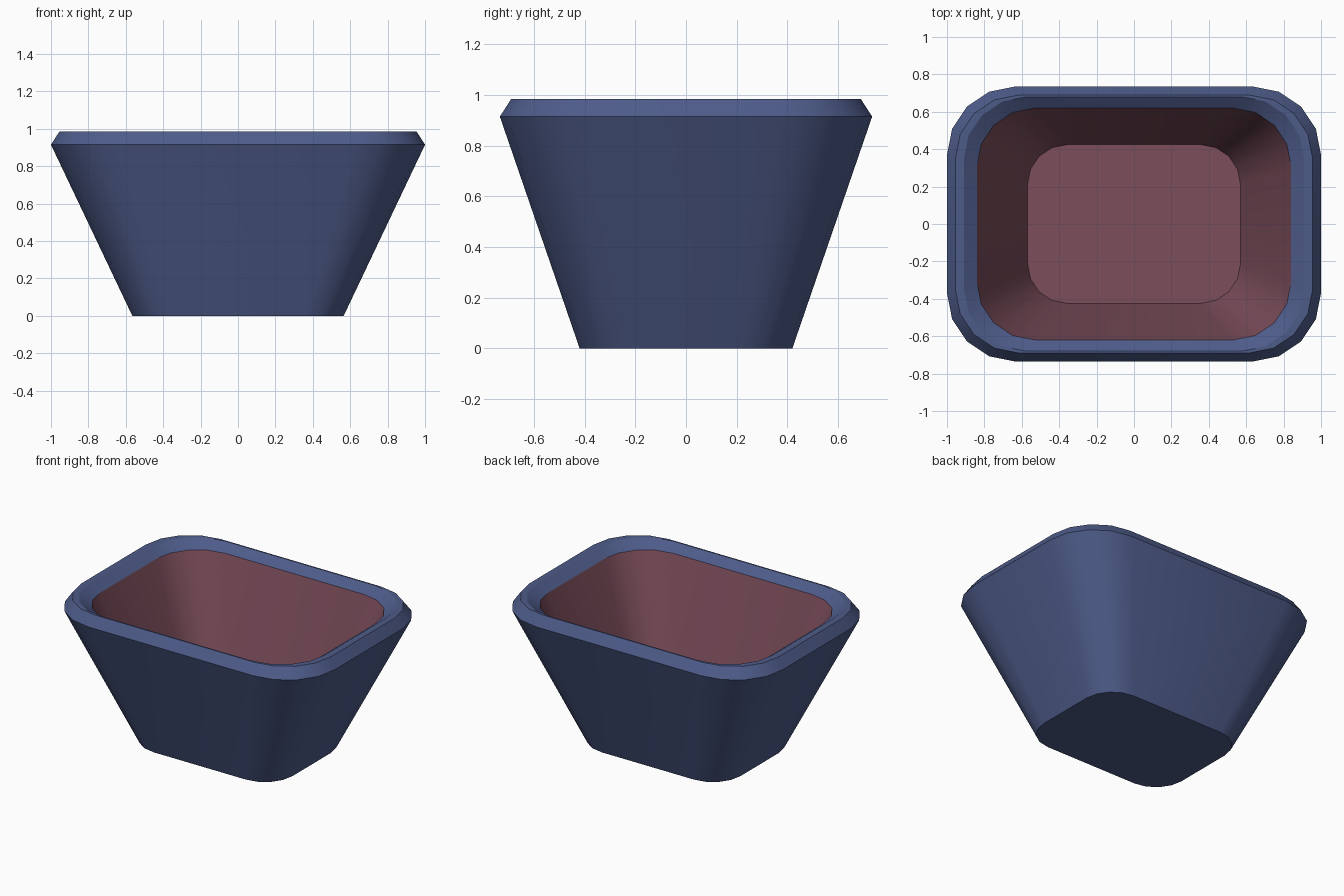
import bpy, bmesh, math

if "Cube" in bpy.data.objects:
    bpy.data.objects.remove(bpy.data.objects["Cube"])


def material(name, color):
    m = bpy.data.materials.new(name)
    m.diffuse_color = (*color, 1)
    m.use_nodes = True
    m.node_tree.nodes["Principled BSDF"].inputs["Base Color"].default_value = m.diffuse_color
    return m


def ring(bm, hx, hy, z, r, seg=4):
    """Rounded rectangle loop of vertices."""
    verts = []
    for q, (sx, sy) in enumerate([(1, 1), (-1, 1), (-1, -1), (1, -1)]):
        for i in range(seg + 1):
            a = math.pi / 2 * (q + i / seg)
            verts.append(bm.verts.new((sx * (hx - r) + r * math.cos(a),
                                       sy * (hy - r) + r * math.sin(a), z)))
    return verts


# half width, half depth, height, corner radius: outer wall, rim, inner wall
profile = [
    (0.565, 0.42, 0.0, 0.21),
    (1.0, 0.735, 0.915, 0.365),
    (0.955, 0.69, 0.985, 0.34),
    (0.91, 0.68, 0.985, 0.335),
    (0.84, 0.62, 0.935, 0.31),
    (0.57, 0.425, 0.2, 0.215),
]

bm = bmesh.new()
rings = [ring(bm, *p) for p in profile]
n = len(rings[0])
for k, (lo, hi) in enumerate(zip(rings, rings[1:])):
    for i in range(n):
        j = (i + 1) % n
        f = bm.faces.new((lo[i], lo[j], hi[j], hi[i]))
        f.material_index = 1 if k == 4 else 0

# underside and inner floor
bm.faces.new(rings[0][::-1])
bm.faces.new(rings[-1]).material_index = 1
bmesh.ops.recalc_face_normals(bm, faces=bm.faces[:])

mesh = bpy.data.meshes.new("tapered_bowl")
bm.to_mesh(mesh)
bm.free()
mesh.materials.append(material("blue_shell", (0.075, 0.105, 0.25)))
mesh.materials.append(material("red_lining", (0.2, 0.075, 0.105)))
bowl = bpy.data.objects.new("tapered_bowl", mesh)
bpy.context.collection.objects.link(bowl)

bpy.context.view_layer.objects.active = bowl
bowl.select_set(True)
bpy.ops.object.shade_smooth_by_angle(angle=math.radians(30))
